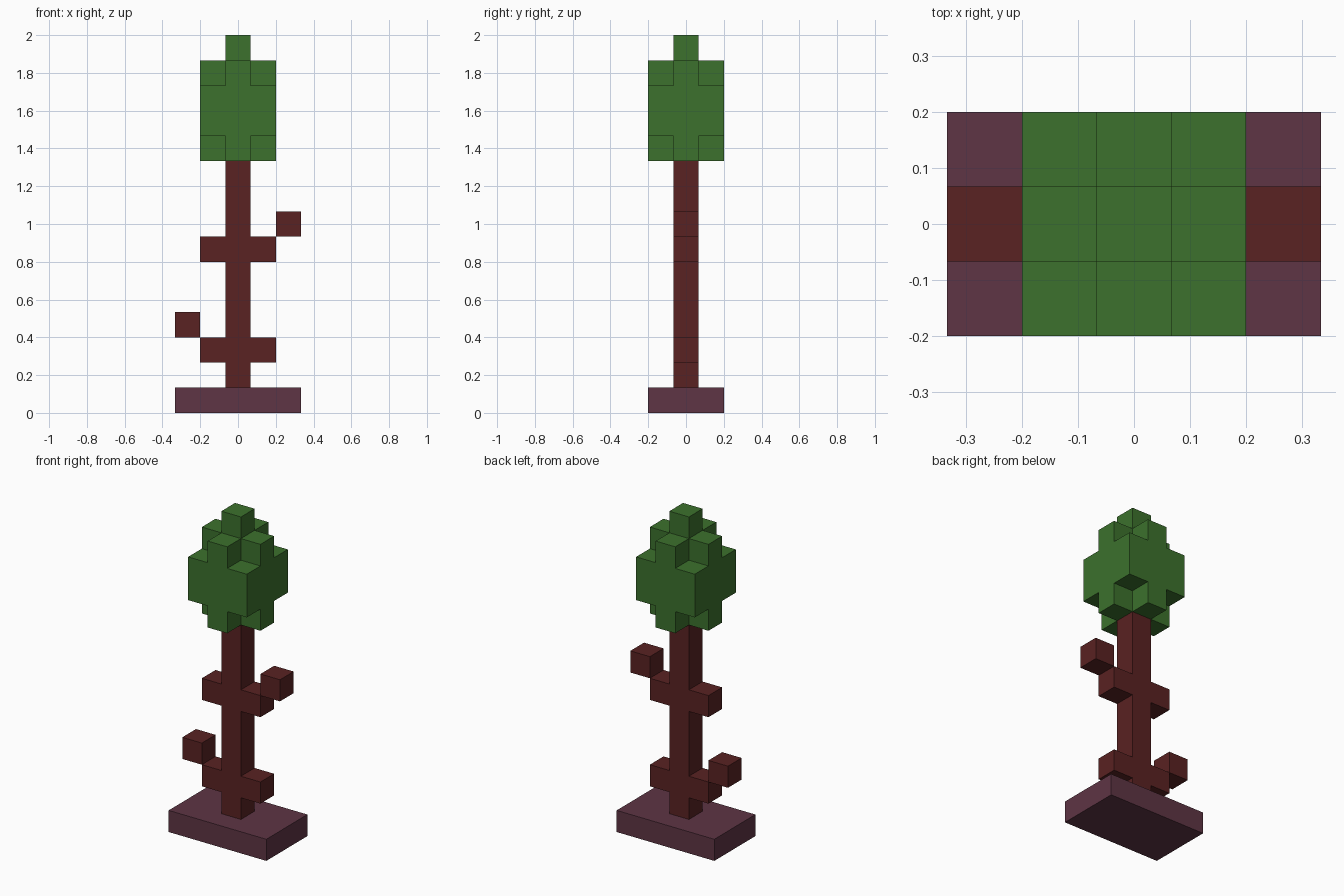
import bpy
import bmesh
from mathutils import Vector

U = 2 / 15  # edge length of one block

cube = bpy.data.objects.get("Cube")
if cube:
    bpy.data.objects.remove(cube, do_unlink=True)


def material(name, color):
    mat = bpy.data.materials.new(name)
    mat.use_nodes = True
    mat.diffuse_color = (*color, 1)
    bsdf = mat.node_tree.nodes["Principled BSDF"]
    bsdf.inputs["Base Color"].default_value = (*color, 1)
    bsdf.inputs["Roughness"].default_value = 0.9
    return mat


def block(x0, x1, y0, y1, z0, z1):
    """Set of grid cells, with both ends included."""
    return {(x, y, z) for x in range(x0, x1 + 1)
            for y in range(y0, y1 + 1) for z in range(z0, z1 + 1)}


def plus(z):
    """Cross-shaped layer of cells."""
    return block(-1, 1, 0, 0, z, z) | block(0, 0, -1, 1, z, z)


def build(name, cells, mat):
    """Outer skin of a group of cells, with flat areas joined."""
    bm = bmesh.new()
    for cell in cells:
        centre = Vector(cell) + Vector((0, 0, 0.5))
        for axis in range(3):
            for sign in (-1, 1):
                n = Vector((0, 0, 0))
                n[axis] = sign
                if tuple(int(c + d) for c, d in zip(cell, n)) in cells:
                    continue
                a = Vector((n.y, n.z, n.x)) / 2
                b = n.cross(a)
                corners = (-a - b, a - b, a + b, b - a)
                bm.faces.new([bm.verts.new((centre + n / 2 + c) * U) for c in corners])
    bmesh.ops.remove_doubles(bm, verts=bm.verts, dist=0.001)
    bmesh.ops.dissolve_limit(bm, angle_limit=0.01, verts=bm.verts, edges=bm.edges)
    bmesh.ops.recalc_face_normals(bm, faces=bm.faces)
    mesh = bpy.data.meshes.new(name)
    bm.to_mesh(mesh)
    bm.free()
    mesh.materials.append(mat)
    obj = bpy.data.objects.new(name, mesh)
    bpy.context.collection.objects.link(obj)


soil = material("plum soil", (0.112, 0.035, 0.058))
bark = material("red brown bark", (0.100, 0.016, 0.016))
leaf = material("leaf green", (0.045, 0.165, 0.026))

# Ground slab
build("base", block(-2, 2, -1, 1, 0, 0), soil)

# Trunk with two pairs of side branches
trunk = block(0, 0, 0, 0, 1, 9)
for z in (2, 6):
    trunk |= block(-1, 1, 0, 0, z, z)
build("trunk", trunk, bark)

# Twigs touching the branch ends along an edge
build("right_twig", {(-2, 0, 3)}, bark)
build("left_twig", {(2, 0, 7)}, bark)

# Crown: solid middle, cross-shaped ends and a single tip
build("foliage", plus(10) | block(-1, 1, -1, 1, 11, 12) | plus(13) | {(0, 0, 14)}, leaf)
